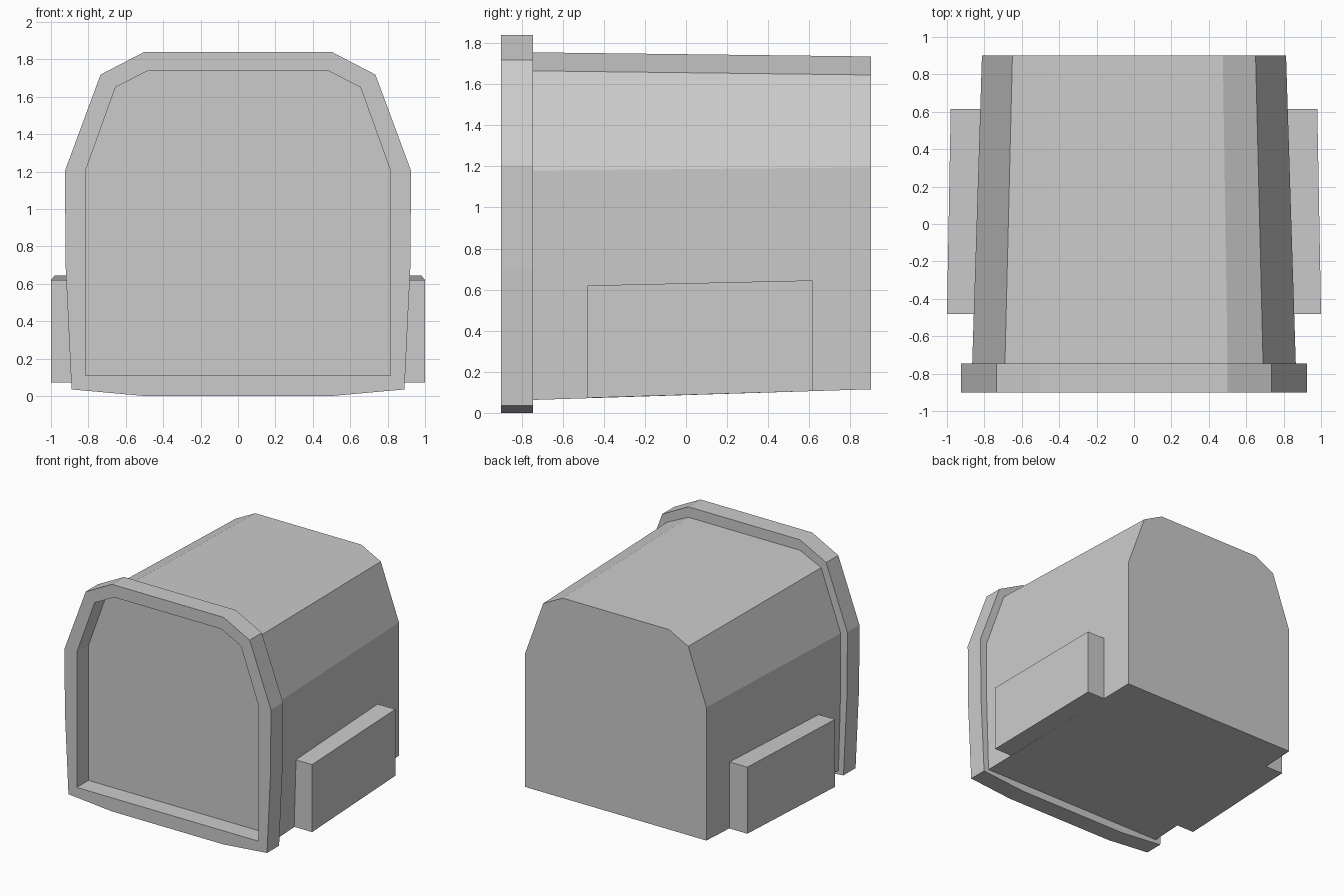
import bpy, bmesh

if "Cube" in bpy.data.objects:
    bpy.data.objects.remove(bpy.data.objects["Cube"])


def ring(bm, half, y):
    """Mirror a half profile (x, z), listed top to bottom, into a closed ring."""
    pts = half + [(-x, z) for x, z in reversed(half)]
    return [bm.verts.new((x, y, z)) for x, z in pts]


def bridge(bm, a, b):
    n = len(a)
    for i in range(n):
        j = (i + 1) % n
        bm.faces.new((a[i], a[j], b[j], b[i]))


def finish(bm, name):
    bmesh.ops.recalc_face_normals(bm, faces=bm.faces)
    mesh = bpy.data.meshes.new(name)
    bm.to_mesh(mesh)
    bm.free()
    obj = bpy.data.objects.new(name, mesh)
    bpy.context.collection.objects.link(obj)
    return obj


FRONT, JOIN, BACK = -0.90, -0.745, 0.90

# Tapered main housing
bm = bmesh.new()
a = ring(bm, [(0.50, 1.755), (0.69, 1.665), (0.865, 1.18), (0.863, 0.66), (0.845, 0.063)], JOIN)
b = ring(bm, [(0.475, 1.735), (0.65, 1.645), (0.813, 1.195), (0.813, 0.66), (0.813, 0.115)], BACK)
bridge(bm, a, b)
bm.faces.new(a)
bm.faces.new(b)
finish(bm, "housing")

# Front bezel with a recessed flat panel
outer = [(0.50, 1.84), (0.735, 1.718), (0.925, 1.205), (0.922, 0.70), (0.89, 0.035), (0.50, 0.0)]
inner = [(0.48, 1.74), (0.655, 1.65), (0.815, 1.205), (0.815, 0.70), (0.815, 0.11), (0.48, 0.11)]
bm = bmesh.new()
back_out = ring(bm, outer, JOIN)
front_out = ring(bm, outer, FRONT)
front_in = ring(bm, inner, FRONT)
back_in = ring(bm, inner, JOIN - 0.005)
bm.faces.new(back_out)
bridge(bm, back_out, front_out)
bridge(bm, front_out, front_in)
bridge(bm, front_in, back_in)
bm.faces.new(back_in)
finish(bm, "bezel")

# Side pods, tapering with the housing
for side, name in ((-1, "left_side_pod"), (1, "right_side_pod")):
    bm = bmesh.new()
    rings = []
    for y, x, bottom, top in ((-0.48, 1.0, 0.073, 0.62), (0.615, 0.98, 0.106, 0.645)):
        rings.append([bm.verts.new((side * px, y, pz)) for px, pz in
                      ((0.78, bottom), (x, bottom), (x, top), (0.78, top))])
    bridge(bm, *rings)
    for r in rings:
        bm.faces.new(r)
    finish(bm, name)
